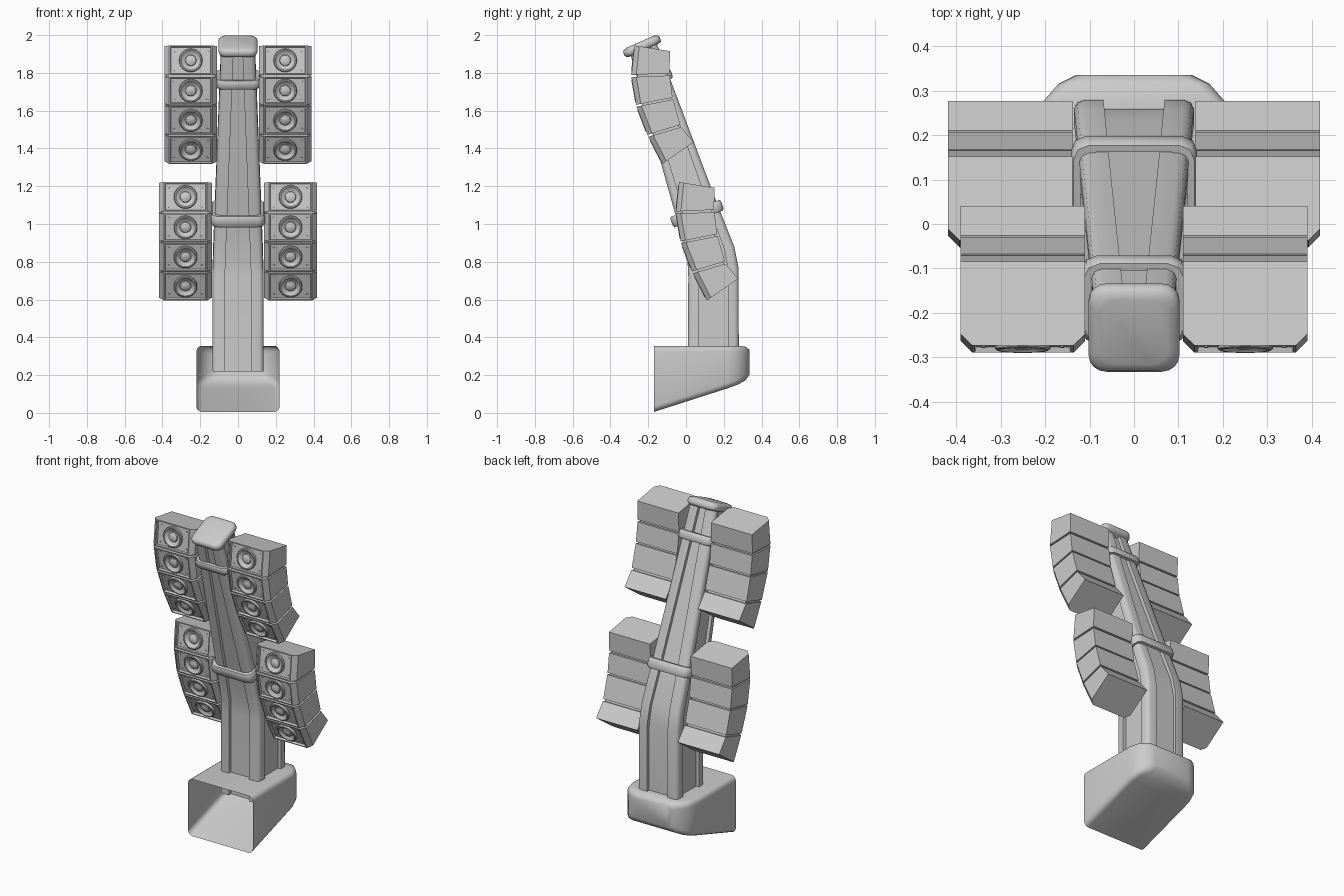
import bpy, bmesh, math
from mathutils import Vector, Matrix

if "Cube" in bpy.data.objects:
    bpy.data.objects.remove(bpy.data.objects["Cube"])

grey = bpy.data.materials.new("plain grey")
grey.use_nodes = True
colour = (0.6, 0.6, 0.6, 1)
grey.diffuse_color = colour
grey.node_tree.nodes["Principled BSDF"].inputs["Base Color"].default_value = colour


def finish(name, bm, angle=35, fix=True):
    """Turn a bmesh into a named, shaded object."""
    if fix:
        bmesh.ops.recalc_face_normals(bm, faces=bm.faces)
    mesh = bpy.data.meshes.new(name)
    bm.to_mesh(mesh)
    bm.free()
    mesh.materials.append(grey)
    ob = bpy.data.objects.new(name, mesh)
    bpy.context.collection.objects.link(ob)
    bpy.ops.object.select_all(action='DESELECT')
    ob.select_set(True)
    bpy.context.view_layer.objects.active = ob
    bpy.ops.object.shade_smooth_by_angle(angle=math.radians(angle))
    return ob


def loft(bm, rings, start=False, end=False, loop=False):
    """Skin a list of closed point rings."""
    vs = [[bm.verts.new(p) for p in ring] for ring in rings]
    pairs = list(zip(vs, vs[1:])) + ([(vs[-1], vs[0])] if loop else [])
    for a, b in pairs:
        n = len(a)
        for i in range(n):
            j = (i + 1) % n
            bm.faces.new((a[i], a[j], b[j], b[i]))
    if start:
        bm.faces.new(vs[0][::-1])
    if end:
        bm.faces.new(vs[-1])


def four_way(quarter):
    """Mirror a first-quadrant outline into a full closed outline."""
    q2 = [(-x, y) for x, y in reversed(quarter)]
    q3 = [(-x, -y) for x, y in quarter]
    q4 = [(x, -y) for x, y in reversed(quarter)]
    return quarter + q2 + q3 + q4


def rounded(hx, hy, r, steps=4):
    arc = [math.pi / 2 * i / steps for i in range(steps + 1)]
    return four_way([(hx - r + r * math.cos(a), hy - r + r * math.sin(a)) for a in arc])


def place(outline, y, z, tilt, lift=0):
    """Put a flat outline on the leaning mast axis."""
    c, s = math.cos(math.radians(tilt)), math.sin(math.radians(tilt))
    return [(px, y + py * c - lift * s, z + py * s + lift * c) for px, py in outline]


# Hollow wedge base, open at the front
bm = bmesh.new()
rings = []
for y, hx, low, high, r in [(-.17, .22, .005, .355, .03), (.22, .22, .13, .355, .03),
                            (.275, .205, .15, .355, .03), (.315, .17, .172, .35, .03),
                            (.335, .13, .2, .335, .03)]:
    mid, hz = (low + high) / 2, (high - low) / 2
    rings.append([(x, y, mid + z) for x, z in rounded(hx, hz, r)])
loft(bm, rings, end=True)
finish("base_shell", bm, 50)


# Bent mast with four corner ribs and recessed panels
def mast_outline(hx, hy):
    wx, wy, d = .066, hy * .42, .02
    c = .022
    return four_way([(hx - d, hy - wy), (hx, hy - wy), (hx, hy - c), (hx - c * .3, hy - c * .3),
                     (hx - c, hy), (hx - wx, hy), (hx - wx, hy - d)])


stations = [(.145, .22, 0, .135, .135), (.145, .745, 10, .135, .135),
            (.132, .84, 18, .132, .13), (.06, 1.06, 19, .124, .115),
            (-.225, 1.93, 20, .09, .075)]
bm = bmesh.new()
loft(bm, [place(mast_outline(hx, hy), y, z, t) for y, z, t, hx, hy in stations], True, True)
finish("mast", bm, 50)


# Belt collars around the mast
def collar(name, y, z, hx, hy, h):
    bm = bmesh.new()
    section = [(-.022, -h), (-.006, -h), (0, -h * .6), (0, h * .6), (-.006, h), (-.022, h)]
    loft(bm, [place(rounded(hx + o, hy + o, .035, 2), y, z, 19, l) for o, l in section], loop=True)
    finish(name, bm, 40)


collar("lower_collar", .058, 1.055, .142, .142, .03)
collar("upper_collar", -.17, 1.765, .118, .1, .025)

# Rounded cap on top
bm = bmesh.new()
section = [(-.02, -.025), (-.005, -.02), (0, -.008), (0, .008), (-.007, .019), (-.025, .025)]
loft(bm, [place(rounded(.102 + o, .105 + o, .04), -.233, 1.942, 24, l) for o, l in section], True, True)
finish("mast_cap", bm, 50)


def spin(bm, profile, matrix, n=24):
    """Lathe a (radius, height) profile, closing the centre."""
    rings = [[matrix @ Vector((r * math.cos(2 * math.pi * i / n), r * math.sin(2 * math.pi * i / n), h))
              for i in range(n)] for r, h in profile]
    loft(bm, rings, end=True)


DRIVER = [(.062, 0), (.062, .012), (.058, .015), (.052, .015), (.046, .008),
          (.03, .002), (.027, .007), (.016, .012), (.005, .014)]


def cabinet(name, x0, x1, quad):
    """Wedge cabinet with front chamfers, recessed baffle, driver and screws."""
    ft, bt, bb, fb = [Vector((0, y, z)) for y, z in quad]
    c = .026

    def ring(front, back):
        inward = (back - front).normalized() * c
        pts = [(x0, back), (x1, back), (x1, front + inward), (x1 - c, front),
               (x0 + c, front), (x0, front + inward)]
        return [p + Vector((x, 0, 0)) for x, p in pts]

    bm = bmesh.new()
    loft(bm, [ring(fb, bb), ring(ft, bt)], True, True)
    bmesh.ops.recalc_face_normals(bm, faces=bm.faces)
    front = min(bm.faces, key=lambda f: f.calc_center_median().y)
    bmesh.ops.inset_region(bm, faces=[front], thickness=.009)
    bmesh.ops.inset_region(bm, faces=[front], thickness=.004, depth=-.012)
    out = front.normal.copy()
    up = (ft - fb).normalized()
    m = Matrix.Translation(front.calc_center_median()) @ Matrix(
        (up.cross(out), up, out)).transposed().to_4x4()
    spin(bm, DRIVER, m)
    for sx in (-1, 1):
        for sy in (-1, 1):
            spin(bm, [(.005, 0), (.005, .004)], m @ Matrix.Translation((sx * .088, sy * .05, 0)), 8)
    finish(name, bm, 30, fix=False)


def spacer(name, x0, x1, above, below):
    """Thin inset slab filling the seam between two cabinets."""
    bm = bmesh.new()
    rings = []
    for a, b in ((above[3], above[2]), (below[0], below[1])):
        a, b = Vector(a), Vector(b)
        a, b = a.lerp(b, .16), b.lerp(a, .06)
        rings.append([(x0 + .01, *a), (x1 - .01, *a), (x1 - .01, *b), (x0 + .01, *b)])
    loft(bm, rings, True, True)
    finish(name, bm)


# Side shapes of one hanging stack: front top, back top, back bottom, front bottom
STACK = [[(-.037, 1.222), (.152, 1.192), (.148, 1.075), (-.053, 1.066)],
         [(-.053, 1.055), (.15, 1.063), (.165, .947), (-.028, .908)],
         [(-.026, .898), (.168, .937), (.206, .802), (.032, .749)],
         [(.037, .739), (.21, .79), (.276, .71), (.111, .595)]]

for level, inner, dy, dz in (("lower", .138, 0, 0), ("upper", .11, -.236, .723)):
    quads = [[(y + dy, z + dz) for y, z in q] for q in STACK]
    for side, s in (("left", 1), ("right", -1)):
        x0, x1 = sorted((s * inner, s * (inner + .28)))
        for i, q in enumerate(quads):
            cabinet(f"{level}_{side}_speaker_{i + 1}", x0, x1, q)
            if i:
                spacer(f"{level}_{side}_spacer_{i}", x0, x1, quads[i - 1], q)
